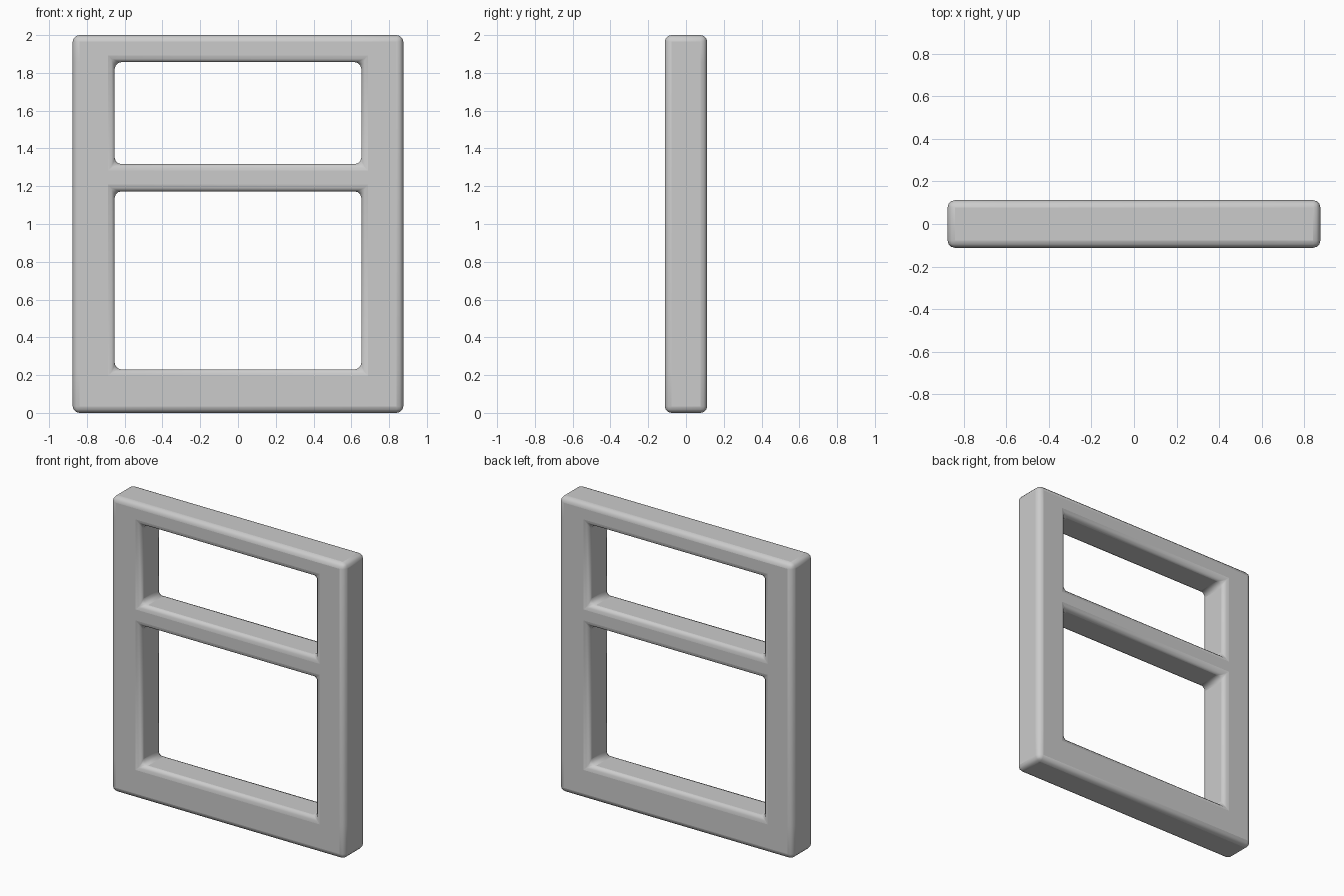
import bpy, bmesh

if "Cube" in bpy.data.objects:
    bpy.data.objects.remove(bpy.data.objects["Cube"])

# Grid lines of the frame: stiles across x, rails up z
XS = [-0.875, -0.653, 0.653, 0.875]
ZS = [0.0, 0.23, 1.173, 1.317, 1.857, 2.0]
HOLES = {(1, 1), (1, 3)}
HALF_DEPTH = 0.112

# Front face with two openings, extruded to the back
bm = bmesh.new()
grid = [[bm.verts.new((x, -HALF_DEPTH, z)) for z in ZS] for x in XS]
for i in range(len(XS) - 1):
    for j in range(len(ZS) - 1):
        if (i, j) not in HOLES:
            bm.faces.new((grid[i][j], grid[i + 1][j], grid[i + 1][j + 1], grid[i][j + 1]))
front = bm.faces[:]
back = bmesh.ops.extrude_face_region(bm, geom=front, use_keep_orig=True)["geom"]
bmesh.ops.translate(bm, vec=(0, 2 * HALF_DEPTH, 0),
                    verts=[v for v in back if isinstance(v, bmesh.types.BMVert)])
bmesh.ops.recalc_face_normals(bm, faces=bm.faces[:])

# Merge coplanar cells so the bevel runs along clean edges
bmesh.ops.dissolve_limit(bm, angle_limit=0.02, verts=bm.verts[:], edges=bm.edges[:])

mesh = bpy.data.meshes.new("window_frame")
bm.to_mesh(mesh)
bm.free()
frame = bpy.data.objects.new("window_frame", mesh)
bpy.context.collection.objects.link(frame)

# Softly rounded edges and opening corners
bevel = frame.modifiers.new("rounded_edges", "BEVEL")
bevel.width = 0.035
bevel.segments = 3
bevel.limit_method = "ANGLE"

bpy.context.view_layer.objects.active = frame
frame.select_set(True)
bpy.ops.object.shade_smooth_by_angle(angle=0.7)
